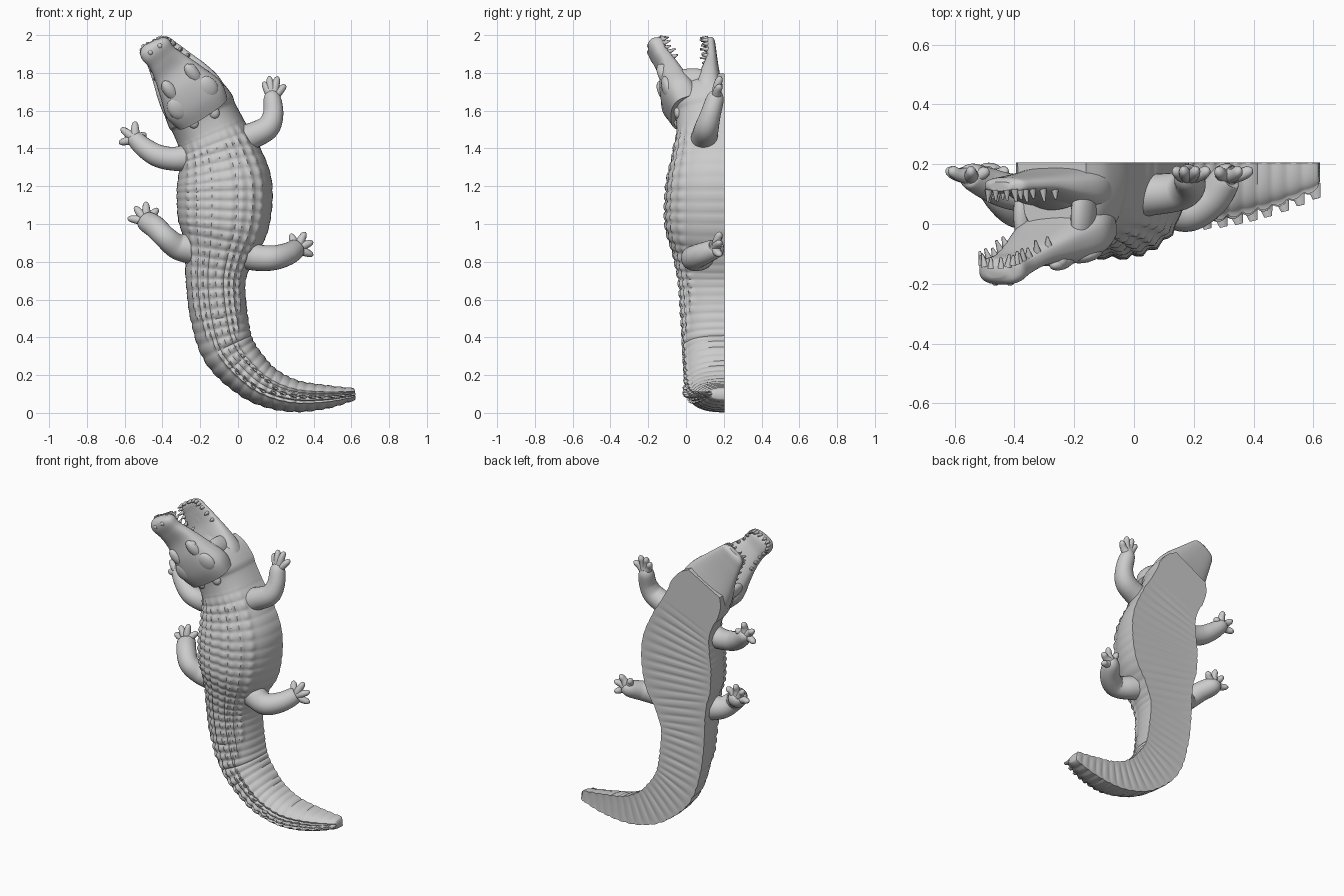
import bpy, bmesh, math
from mathutils import Vector, Matrix

if "Cube" in bpy.data.objects:
    bpy.data.objects.remove(bpy.data.objects["Cube"])

FLOOR = 0.205                      # flat underside plane (y)
Y = Vector((0, 1, 0))


def catmull(a, b, c, d, t):
    return 0.5 * (2 * b + (c - a) * t + (2 * a - 5 * b + 4 * c - d) * t * t
                  + (3 * b - a - 3 * c + d) * t ** 3)


def sample(pts, steps):
    """Smooth a path of (x, y, z, half width, height up, height down)."""
    p = [pts[0]] + list(pts) + [pts[-1]]
    rows = []
    for i in range(1, len(p) - 2):
        last = i == len(p) - 3
        for k in range(steps + (1 if last else 0)):
            rows.append([catmull(*q, k / steps) for q in zip(*p[i - 1:i + 3])])
    out, s = [], 0.0
    for i, r in enumerate(rows):
        c = Vector(r[:3])
        a, b = Vector(rows[max(i - 1, 0)][:3]), Vector(rows[min(i + 1, len(rows) - 1)][:3])
        t = (b - a).normalized()
        side = t.cross(Y).normalized()
        if i:
            s += (c - Vector(rows[i - 1][:3])).length
        out.append((c, t, side, t.cross(side), r[3], r[4], r[5], s))
    return out


def finish(name, bm, angle=50):
    bmesh.ops.recalc_face_normals(bm, faces=bm.faces)
    me = bpy.data.meshes.new(name)
    bm.to_mesh(me)
    bm.free()
    ob = bpy.data.objects.new(name, me)
    bpy.context.collection.objects.link(ob)
    bpy.ops.object.select_all(action='DESELECT')
    ob.select_set(True)
    bpy.context.view_layer.objects.active = ob
    bpy.ops.object.shade_smooth_by_angle(angle=math.radians(angle))
    return ob


def loft(bm, rings, n=24, power=1.0, bump=None):
    loops = []
    for c, t, side, up, w, hu, hd, s in rings:
        loop = []
        for k in range(n):
            a = 2 * math.pi * k / n
            ca, sa = math.cos(a), math.sin(a)
            ex = math.copysign(abs(ca) ** power, ca)
            ey = math.copysign(abs(sa) ** power, sa)
            d = bump(s, ca, sa) if bump else 0
            v = c + side * ex * (w + d * abs(ca)) + up * ey * ((hu if sa > 0 else hd) + d * abs(sa))
            v.y = min(v.y, FLOOR)
            loop.append(bm.verts.new(v))
        loops.append(loop)
    for a, b in zip(loops, loops[1:]):
        for k in range(n):
            bm.faces.new((a[k], a[(k + 1) % n], b[(k + 1) % n], b[k]))
    bm.faces.new(loops[0])
    bm.faces.new(loops[-1])


def cone(bm, pos, direction, r, h, sides=8, scale=(1, 1), along=None, top=0.15):
    z = direction.normalized()
    x = (along or z.orthogonal()).normalized()
    y = z.cross(x).normalized()
    x = y.cross(z)
    m = Matrix((x * scale[0], y * scale[1], z)).transposed().to_4x4()
    m.translation = pos + z * h / 2
    bmesh.ops.create_cone(bm, cap_ends=True, segments=sides, radius1=r,
                          radius2=r * top, depth=h, matrix=m)


# --- body and tail: curved spine with a domed, scaly section -------------
spine = [(.62, .10, .033, .08), (.47, .085, .064, .14), (.31, .088, .086, .18),
         (.18, .125, .104, .195), (.07, .195, .122, .205), (-.05, .335, .143, .215),
         (-.10, .51, .153, .225), (-.118, .70, .16, .24), (-.10, .85, .188, .27),
         (-.077, 1.0, .242, .31), (-.072, 1.2, .254, .305), (-.10, 1.36, .22, .27),
         (-.138, 1.47, .19, .255), (-.18, 1.56, .183, .26), (-.20, 1.60, .188, .285),
         (-.245, 1.68, .17, .28), (-.275, 1.735, .13, .24)]
body = sample([(x, FLOOR, z, w, h, 0) for x, z, w, h in spine], 20)
total = body[-1][7]


def scales(s, ca, sa):
    fade = min(1, max(0, (total - .27 - s) / .1))
    p = (s / .052) % 1
    groove = 1 - math.sin(math.pi * p) ** .5
    if sa < 0:                                     # belly ribs sit inward
        return -.007 * fade * groove
    tail = min(1, max(0, (1.0 - s) / .2))          # fewer, closer rows on the tail
    limit = .8 - .35 * tail
    edge = min(1, max(0, (limit - abs(ca)) / .06))
    keel = edge * math.sin(math.pi * ca / .2) ** 2
    return fade * (keel * (.008 + .010 * math.sin(math.pi * p)) - (.004 + .005 * tail) * groove)


bm = bmesh.new()
loft(bm, body, 96, .82, scales)
finish("body_and_tail", bm)

# --- tail crest: two rows of spines that merge into one ------------------
bm = bmesh.new()
nxt = .02
for c, t, side, up, w, hu, hd, s in body:
    if s > nxt and s < .95:
        nxt += .052
        spread = max(0, min(1, (s - .40) / .1)) * .3
        size = .036 if s < .5 else max(.012, .036 - .06 * (s - .5))
        for sg in ((-1, 1) if spread > 0.01 else (0,)):
            base = c + up * (hu * (1 - .25 * spread) - .015) + side * sg * w * spread
            cone(bm, base, up - t * .25, .026, size + .012, 8, (1, .4), t, .5)
finish("tail_spines", bm, 40)

# --- jaws -----------------------------------------------------------------
upper = sample([(-.19, -.0, 1.59, .155, .085, .10), (-.235, -.03, 1.66, .172, .095, .09),
                (-.295, -.06, 1.745, .14, .085, .06), (-.352, -.095, 1.82, .108, .05, .045),
                (-.402, -.13, 1.88, .086, .045, .04), (-.438, -.152, 1.925, .088, .05, .045),
                (-.455, -.158, 1.95, .072, .04, .04), (-.462, -.16, 1.963, .035, .02, .02)], 8)
lower = sample([(-.20, .12, 1.60, .165, .09, .08), (-.24, .12, 1.67, .177, .085, .08),
                (-.29, .125, 1.745, .16, .06, .06), (-.35, .132, 1.83, .125, .032, .038),
                (-.405, .13, 1.905, .096, .025, .03), (-.435, .127, 1.945, .078, .025, .027),
                (-.447, .126, 1.963, .045, .015, .015)], 8)
for name, rows in (("upper_jaw", upper), ("lower_jaw", lower)):
    bm = bmesh.new()
    loft(bm, rows, 40, .75)
    finish(name, bm)

# cheek folds joining the two jaws at the mouth corners
bm = bmesh.new()
for sg in (-1, 1):
    side, t = upper[12][2], upper[12][1]
    a, b = upper[12][0] + side * sg * .115, lower[12][0] + side * sg * .12
    m = Matrix((side * .035, (a - b).normalized() * .12, t * .06)).transposed().to_4x4()
    m.translation = (a + b) / 2
    bmesh.ops.create_uvsphere(bm, u_segments=20, v_segments=12, radius=1, matrix=m)
finish("cheeks", bm)

# --- teeth ------------------------------------------------------------------
bm = bmesh.new()
for rows, sg_up, start in ((upper, -1, 24), (lower, 1, 24)):
    for i in range(start, len(rows) - 4, 4):
        c, t, side, up, w, hu, hd, s = rows[i]
        h = hd if sg_up < 0 else hu
        for sg in (-1, 1):
            cone(bm, c + side * sg * w * .84 + up * sg_up * h * .55,
                 up * sg_up + side * sg * .15, .013, .042 if i % 8 else .032, top=.3)
    c, t, side, up, w, hu, hd, s = rows[-4]
    for k in (-.4, .4):
        cone(bm, c + side * w * k + up * sg_up * .012, up * sg_up, .012, .036, top=.3)
finish("teeth", bm)


# --- eyes, brows, nostrils and skull knobs --------------------------------
def balls(name, rows, i, off, rise, size):
    bm = bmesh.new()
    c, t, side, up, w, hu, hd, s = rows[i]
    for sg in (-1, 1):
        m = Matrix((side * size[0], up * size[1], t * size[2])).transposed().to_4x4()
        m.translation = c + side * sg * off + up * (hu + rise)
        bmesh.ops.create_uvsphere(bm, u_segments=16, v_segments=10, radius=1, matrix=m)
    finish(name, bm)


balls("brows", upper, 18, .075, -.022, (.035, .03, .065))
balls("eyes", upper, 20, .088, -.018, (.022, .024, .025))
balls("nostrils", upper, 42, .03, -.008, (.014, .012, .014))
balls("skull_ridges", upper, 10, .09, -.032, (.06, .03, .07))
balls("neck_knobs", body, 262, .06, -.015, (.03, .022, .035))

# tongue
bm = bmesh.new()
loft(bm, sample([(-.27, .075, 1.73, .09, .03, .03), (-.33, .11, 1.81, .075, .015, .02),
                 (-.385, .115, 1.88, .04, .01, .02)], 8))
finish("tongue", bm)


# --- legs: tapered tube, palm and fingers ---------------------------------
def leg(name, path, tips):
    bm = bmesh.new()
    loft(bm, sample([(x, y, z, r, r, r) for x, y, z, r in path], 10))
    x, y, z, r = path[-2]
    for tx, tz in tips:
        d = Vector((tx - x, 0, tz - z))
        mx, mz = x + d.x * .55, z + d.z * .55
        loft(bm, sample([(x, .16, z, .03, .03, .03), (mx, .165, mz, .022, .022, .022),
                         (tx - d.x * .12, .178, tz - d.z * .12, .016, .018, .018),
                         (tx, .185, tz, .005, .006, .006)], 5), 12)
    finish(name, bm)


leg("front_leg_right",
    [(-.03, .10, 1.43, .085), (.07, .10, 1.465, .07), (.155, .11, 1.51, .064),
     (.186, .13, 1.58, .054), (.182, .155, 1.665, .046), (.185, .165, 1.70, .027)],
    [(.135, 1.75), (.165, 1.78), (.21, 1.78), (.25, 1.735)])
leg("front_leg_left",
    [(-.22, .10, 1.36, .08), (-.33, .10, 1.345, .064), (-.42, .11, 1.36, .06),
     (-.49, .135, 1.40, .054), (-.545, .16, 1.45, .044), (-.56, .165, 1.47, .027)],
    [(-.627, 1.43), (-.617, 1.505), (-.545, 1.54), (-.49, 1.475)])
leg("back_leg_right",
    [(.0, .09, .86, .085), (.09, .07, .825, .072), (.18, .04, .82, .066),
     (.26, .085, .84, .06), (.31, .155, .87, .05), (.33, .165, .885, .028)],
    [(.395, .835), (.395, .905), (.355, .955), (.28, .945)])
leg("back_leg_left",
    [(-.24, .09, .87, .085), (-.32, .07, .88, .068), (-.385, .045, .93, .06),
     (-.44, .09, .985, .06), (-.485, .155, 1.015, .054), (-.50, .165, 1.04, .028)],
    [(-.582, 1.03), (-.545, 1.09), (-.487, 1.115), (-.425, 1.08)])
